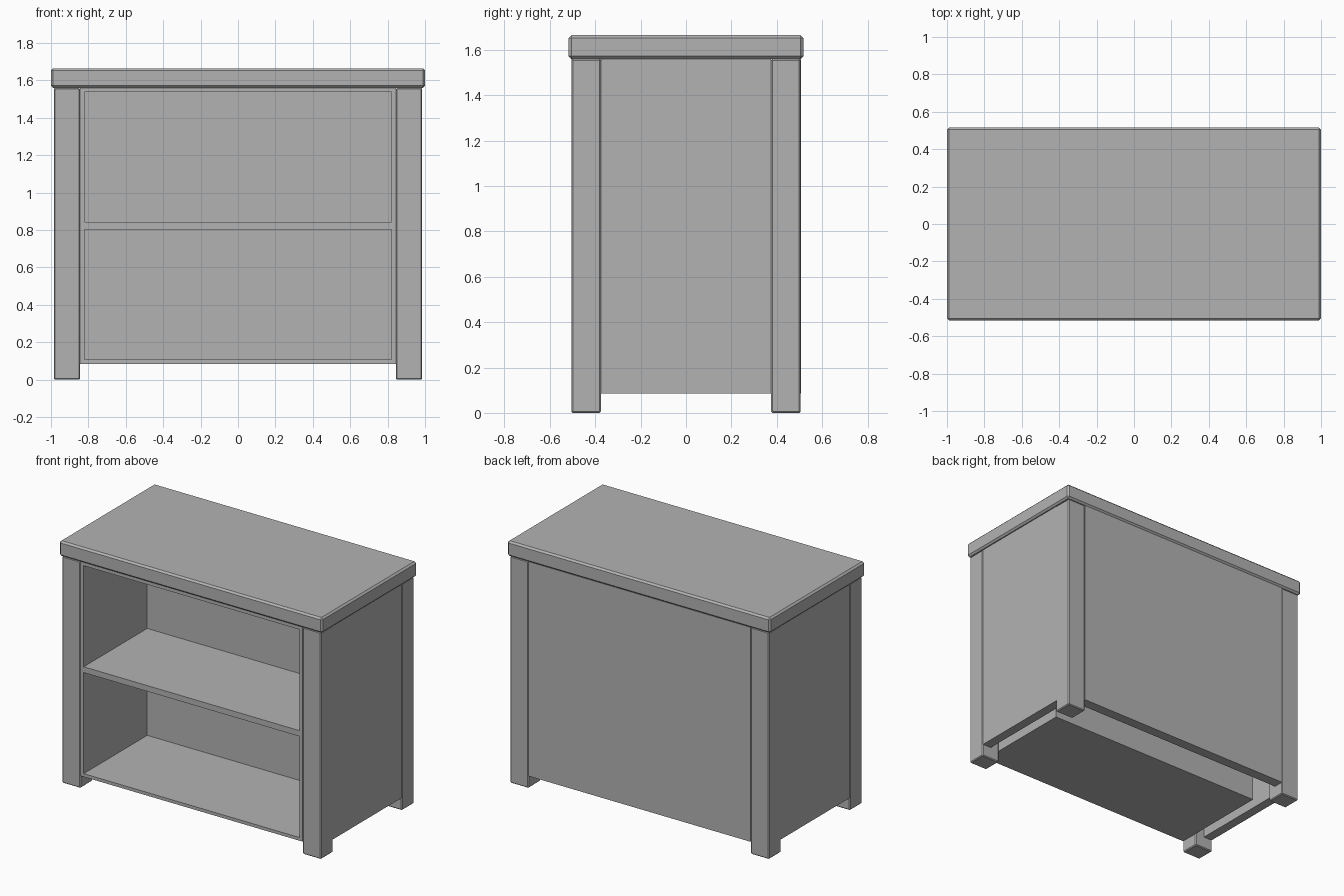
import bpy

cube = bpy.data.objects.get("Cube")
if cube:
    bpy.data.objects.remove(cube, do_unlink=True)

grey = bpy.data.materials.new("plain_grey")
grey.use_nodes = True
grey.diffuse_color = (0.45, 0.45, 0.45, 1)
grey.node_tree.nodes["Principled BSDF"].inputs["Base Color"].default_value = (0.45, 0.45, 0.45, 1)


def box(name, low, high, bevel=0.0):
    """Box between two opposite corners, with optional chamfered edges."""
    bpy.ops.mesh.primitive_cube_add(size=1)
    ob = bpy.context.object
    ob.name = name
    centre = [(a + b) / 2 for a, b in zip(low, high)]
    size = [b - a for a, b in zip(low, high)]
    for v in ob.data.vertices:
        v.co = [c + s * k for c, s, k in zip(centre, size, v.co)]
    ob.data.materials.append(grey)
    if bevel:
        mod = ob.modifiers.new("chamfer", "BEVEL")
        mod.width = bevel
        mod.segments = 1
    return ob


# Main dimensions
W, D = 0.985, 0.505            # outer faces of the legs
IX, IY = 0.845, 0.375          # inner faces of the legs
BASE, UNDER, TOP = 0.085, 1.56, 1.665
BACK = 0.21                    # rear of the shelf box
WALL = 0.025
PANEL = 0.07

# Table top
box("top_slab", (-1, -0.517, UNDER), (1, 0.517, TOP), 0.012)

# Four corner legs
for sx, side in ((1, "left"), (-1, "right")):
    for sy, end in ((-1, "front"), (1, "back")):
        xs = sorted((sx * IX, sx * W))
        ys = sorted((sy * IY, sy * D))
        box(f"{end}_{side}_leg", (xs[0], ys[0], 0), (xs[1], ys[1], UNDER), 0.006)

    # Outer side panel between the legs
    xs = sorted((sx * (W - PANEL), sx * (W - 0.004)))
    box(f"{side}_panel", (xs[0], -IY, BASE), (xs[1], IY, UNDER))

    # Side wall of the shelf box
    xs = sorted((sx * (IX - WALL), sx * IX))
    box(f"{side}_shelf_wall", (xs[0], -D, BASE), (xs[1], BACK, UNDER))

# Outer back panel
box("back_panel", (-IX, D - PANEL, BASE), (IX, D + 0.002, UNDER))

# Open shelf box
IN = IX - WALL
box("shelf_back", (-IN, BACK - WALL, BASE), (IN, BACK, UNDER))
for name, z0, z1 in (("bottom_board", BASE, 0.107),
                     ("middle_shelf", 0.802, 0.842),
                     ("top_board", 1.537, UNDER)):
    box(name, (-IN, -D, z0), (IN, BACK - WALL, z1))
